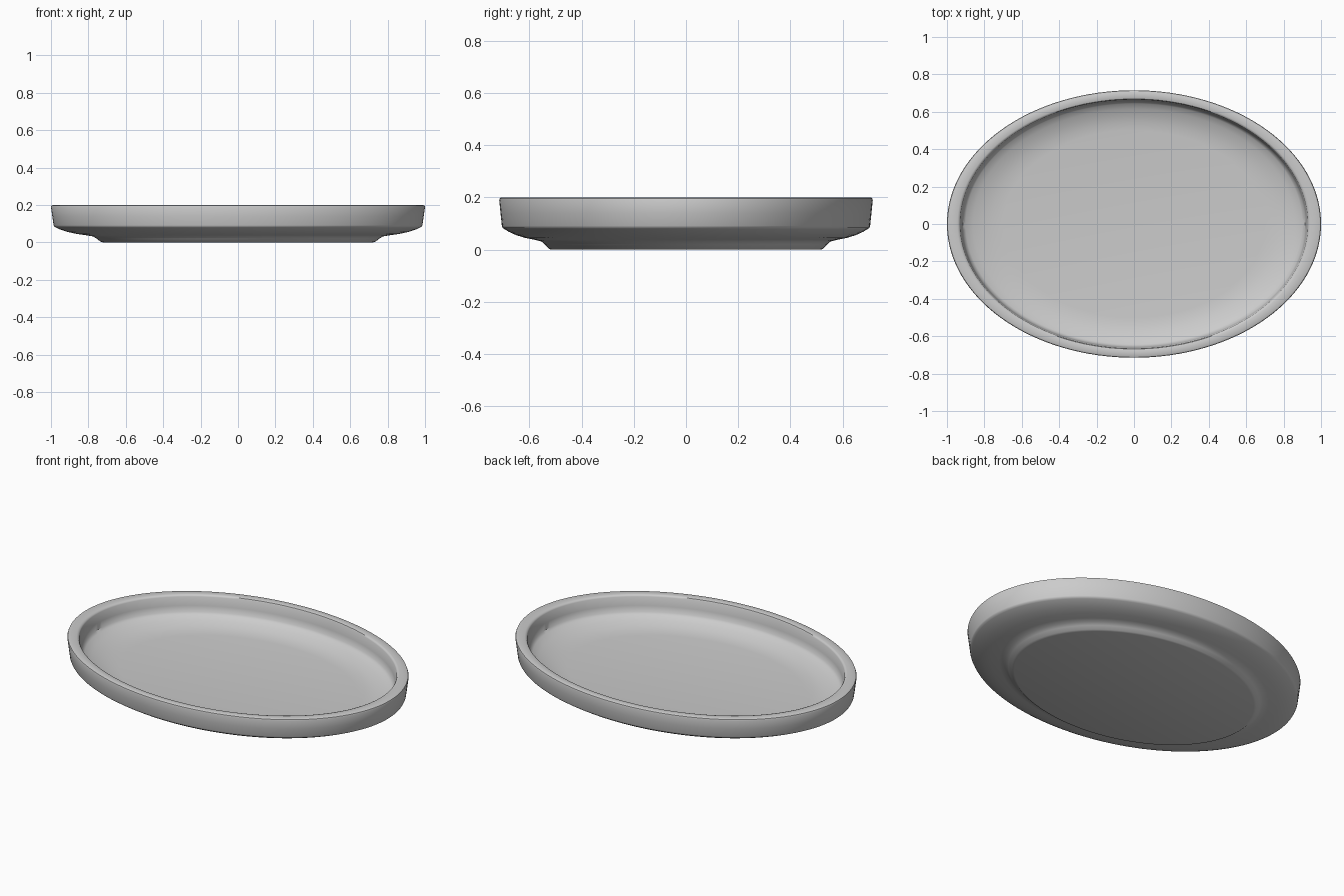
import bpy
import bmesh
from math import cos, sin, pi, radians

old = bpy.data.objects.get("Cube")
if old:
    bpy.data.objects.remove(old, do_unlink=True)

SEGMENTS = 128
DEPTH = 0.715  # oval depth relative to its width

# Half section, from the underside centre round the rim to the inside centre
profile = [
    (0.72, 0.0), (0.735, 0.004), (0.755, 0.02), (0.775, 0.032), (0.81, 0.038),
    (0.86, 0.045), (0.91, 0.056), (0.95, 0.069), (0.972, 0.079),
    (0.982, 0.084), (0.986, 0.092), (0.993, 0.14), (1.0, 0.19), (0.997, 0.197),
    (0.99, 0.2), (0.945, 0.2), (0.935, 0.197), (0.93, 0.19),
    (0.922, 0.14), (0.915, 0.105), (0.9, 0.093), (0.86, 0.078),
    (0.81, 0.064), (0.76, 0.055), (0.7, 0.05),
]

glaze = bpy.data.materials.new("grey_glaze")
glaze.use_nodes = True
colour = (0.6, 0.6, 0.6, 1)
glaze.diffuse_color = colour
glaze.node_tree.nodes["Principled BSDF"].inputs["Base Color"].default_value = colour

# Oval dish: stack of ellipses bridged by quads, closed by two flat discs
bm = bmesh.new()
rings = []
for r, z in profile:
    rings.append([bm.verts.new((r * cos(2 * pi * i / SEGMENTS),
                                r * DEPTH * sin(2 * pi * i / SEGMENTS), z))
                  for i in range(SEGMENTS)])
for low, high in zip(rings, rings[1:]):
    for i in range(SEGMENTS):
        j = (i + 1) % SEGMENTS
        bm.faces.new((low[i], low[j], high[j], high[i]))
bm.faces.new(rings[0][::-1])  # foot underside
bm.faces.new(rings[-1])       # dish floor
bmesh.ops.recalc_face_normals(bm, faces=bm.faces)

mesh = bpy.data.meshes.new("oval_dish")
bm.to_mesh(mesh)
bm.free()
mesh.materials.append(glaze)
dish = bpy.data.objects.new("oval_dish", mesh)
bpy.context.collection.objects.link(dish)

# Smooth shading, keeping the crisp edges
bpy.ops.object.select_all(action="DESELECT")
dish.select_set(True)
bpy.context.view_layer.objects.active = dish
bpy.ops.object.shade_smooth_by_angle(angle=radians(40))
